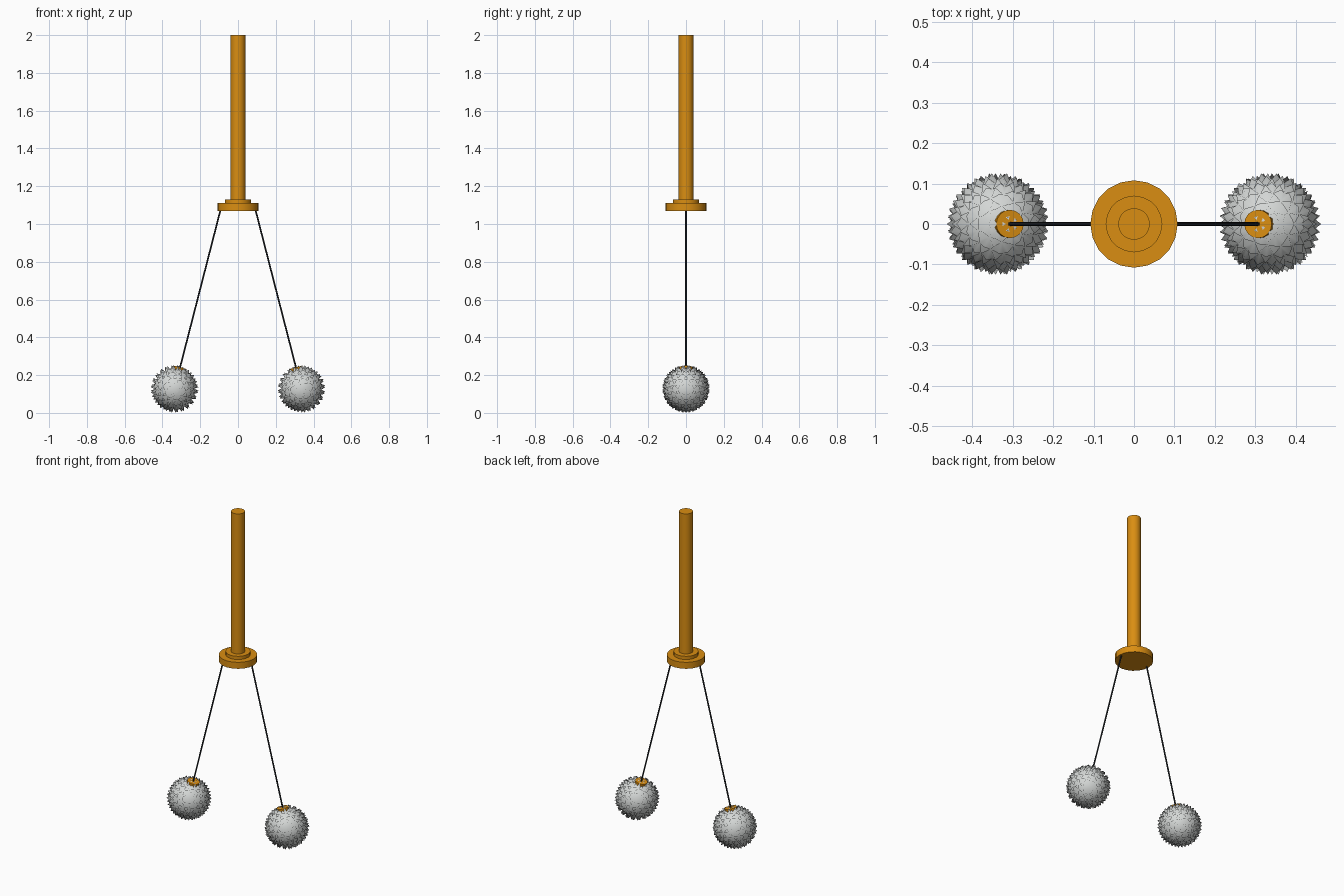
import bpy, bmesh, math
from mathutils import Vector

if "Cube" in bpy.data.objects:
    bpy.data.objects.remove(bpy.data.objects["Cube"], do_unlink=True)


def material(name, rgb):
    m = bpy.data.materials.new(name)
    m.use_nodes = True
    m.diffuse_color = (*rgb, 1)
    m.node_tree.nodes["Principled BSDF"].inputs["Base Color"].default_value = (*rgb, 1)
    return m


orange = material("orange", (0.70, 0.27, 0.006))
silver = material("light_grey", (0.66, 0.68, 0.67))
black = material("dark_cord", (0.02, 0.024, 0.03))


def rod(name, start, end, radius, sides, mat):
    """Cylinder running between two points."""
    a, b = Vector(start), Vector(end)
    bpy.ops.mesh.primitive_cylinder_add(vertices=sides, radius=radius, depth=(b - a).length,
                                        location=(a + b) / 2)
    ob = bpy.context.object
    ob.name = name
    ob.rotation_mode = 'QUATERNION'
    ob.rotation_quaternion = (b - a).to_track_quat('Z', 'Y')
    ob.data.materials.append(mat)
    bpy.ops.object.shade_smooth_by_angle(angle=math.radians(40))
    return ob


def spiky_ball(name, centre, tilt, core, tip):
    """Sphere with a short pyramid raised on every facet."""
    bm = bmesh.new()
    bmesh.ops.create_icosphere(bm, subdivisions=3, radius=core)
    peaks = bmesh.ops.poke(bm, faces=bm.faces[:])["verts"]
    for v in peaks:
        v.co = v.co.normalized() * tip
    for f in bm.faces:
        f.smooth = True
    me = bpy.data.meshes.new(name)
    bm.to_mesh(me)
    bm.free()
    me.materials.append(silver)
    ob = bpy.data.objects.new(name, me)
    ob.location = centre
    ob.rotation_euler.y = tilt
    bpy.context.collection.objects.link(ob)


# Handle with stepped flange
rod("handle", (0, 0, 1.10), (0, 0, 2.0), 0.039, 20, orange)
rod("collar", (0, 0, 1.10), (0, 0, 1.13), 0.07, 20, orange)
rod("flange", (0, 0, 1.07), (0, 0, 1.11), 0.108, 20, orange)

# Mirrored cords, caps and spiked balls
for side, sign in (("left", 1), ("right", -1)):
    centre = Vector((sign * 0.336, 0, 0.127))
    top = Vector((sign * 0.09, 0, 1.085))
    axis = (top - centre).normalized()
    rod(side + "_cord", centre + axis * 0.10, top, 0.0045, 8, black)
    rod(side + "_cap", centre + axis * 0.09, centre + axis * 0.118, 0.035, 16, orange)
    spiky_ball(side + "_spiked_ball", centre, math.atan2(axis.x, axis.z), 0.106, 0.127)
